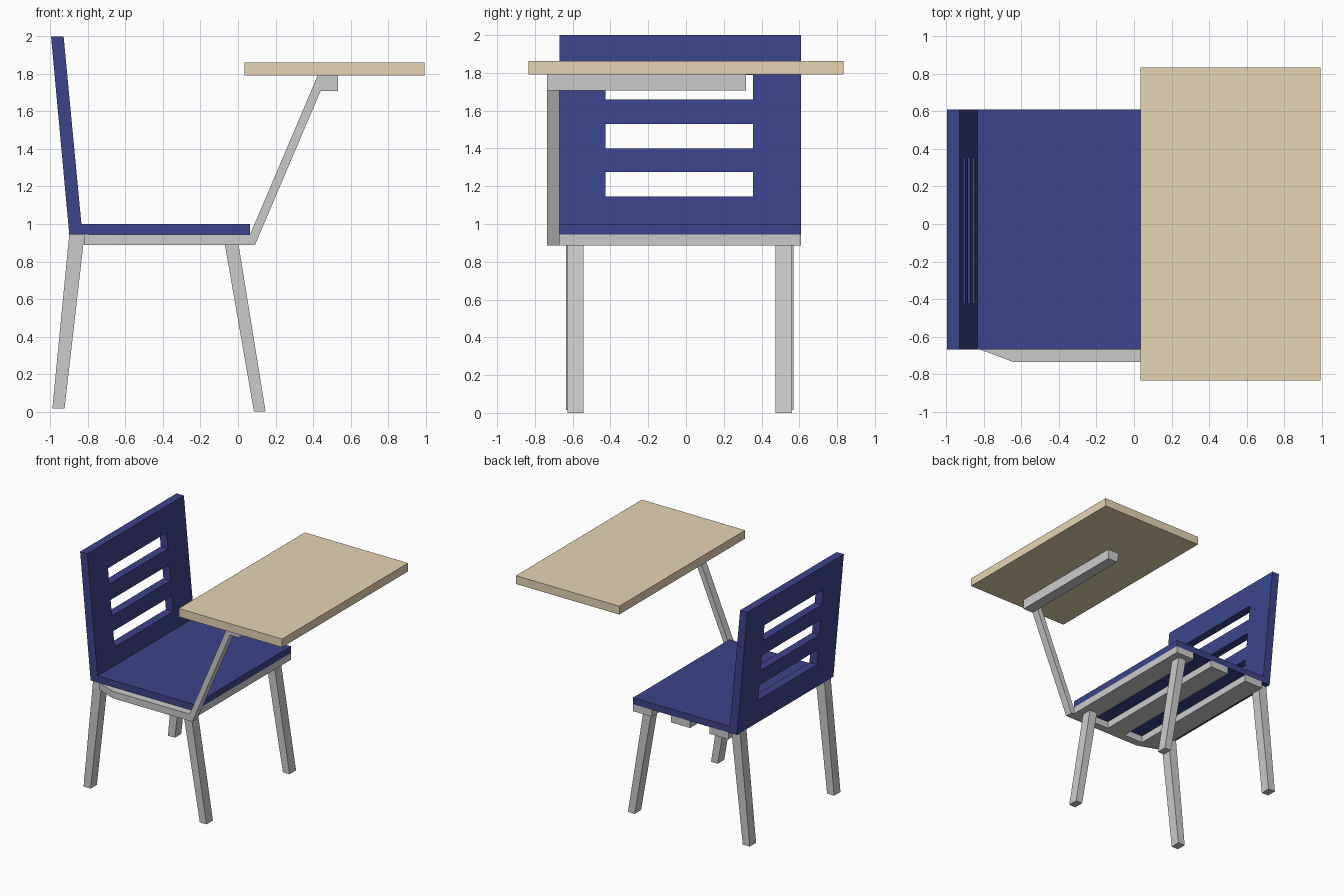
import bpy, bmesh

if "Cube" in bpy.data.objects:
    bpy.data.objects.remove(bpy.data.objects["Cube"])


def material(name, color):
    m = bpy.data.materials.new(name)
    m.diffuse_color = (*color, 1)
    m.use_nodes = True
    m.node_tree.nodes["Principled BSDF"].inputs["Base Color"].default_value = m.diffuse_color
    return m


BLUE = material("blue_plastic", (0.045, 0.057, 0.255))
TAN = material("tan_wood", (0.79, 0.665, 0.45))


def prism(name, profile, lo, hi, axis='y', mat=None):
    """Extrude a flat profile: (x, z) points along y, or (x, y) points along z."""
    place = (lambda a, b, t: (a, t, b)) if axis == 'y' else (lambda a, b, t: (a, b, t))
    bm = bmesh.new()
    face = bm.faces.new([bm.verts.new(place(a, b, lo)) for a, b in profile])
    ext = bmesh.ops.extrude_face_region(bm, geom=[face])
    step = place(0, 0, hi - lo)
    bmesh.ops.translate(bm, vec=step, verts=[v for v in ext["geom"] if isinstance(v, bmesh.types.BMVert)])
    bmesh.ops.recalc_face_normals(bm, faces=bm.faces)
    mesh = bpy.data.meshes.new(name)
    bm.to_mesh(mesh)
    bm.free()
    ob = bpy.data.objects.new(name, mesh)
    bpy.context.collection.objects.link(ob)
    if mat:
        mesh.materials.append(mat)
    return ob


def box(name, x, y, z, mat=None):
    return prism(name, [(x[0], z[0]), (x[1], z[0]), (x[1], z[1]), (x[0], z[1])], *y, mat=mat)


SEAT_Y = (-0.67, 0.61)

# Seat and leaning backrest in one L-shaped shell
shell = prism("seat_and_backrest",
              [(-0.9, 0.945), (0.065, 0.945), (0.065, 1.0), (-0.835, 1.0), (-0.93, 2.0), (-0.997, 2.0)],
              *SEAT_Y, mat=BLUE)

# Three slots through the backrest
for i, z in enumerate((1.145, 1.40, 1.66)):
    cutter = box(f"slot_cutter_{i}", (-1.2, -0.6), (-0.425, 0.355), (z, z + 0.13))
    cutter.hide_render = True
    cutter.hide_set(True)
    cut = shell.modifiers.new("slot", 'BOOLEAN')
    cut.operation = 'DIFFERENCE'
    cut.solver = 'EXACT'
    cut.object = cutter

# Cross bars under the seat
for i, x in enumerate((-0.82, -0.465, -0.11)):
    box(f"cross_bar_{i}", (x, x + 0.175), SEAT_Y, (0.887, 0.945))

# Side rail with angled back end
prism("side_rail", [(-0.82, -0.67), (-0.645, -0.735), (0.09, -0.735), (0.065, -0.67)],
      0.887, 0.945, axis='z')

# Slanted desk arm and the bar that carries the desk
prism("desk_arm", [(0.03, 0.887), (0.09, 0.887), (0.44, 1.708), (0.44, 1.792), (0.425, 1.792), (0.065, 0.945)],
      -0.735, -0.67)
prism("desk_support", [(0.44, 1.708), (0.533, 1.708), (0.533, 1.792), (0.425, 1.792)], -0.735, 0.317)

# Desk top
box("desk_top", (0.035, 0.995), (-0.835, 0.835), (1.792, 1.862), TAN)

# Splayed legs, one pair at the front and one at the back
for side, yf, yb in (("right", -0.628, -0.635), ("left", 0.474, 0.484)):
    prism(f"front_leg_{side}", [(0.085, 0), (0.147, 0.0), (0.003, 0.89), (-0.07, 0.89)], yf, yf + 0.086)
    prism(f"back_leg_{side}", [(-0.99, 0.016), (-0.925, 0.016), (-0.825, 0.89), (-0.82, 0.945), (-0.9, 0.945)],
          yb, yb + 0.084)
